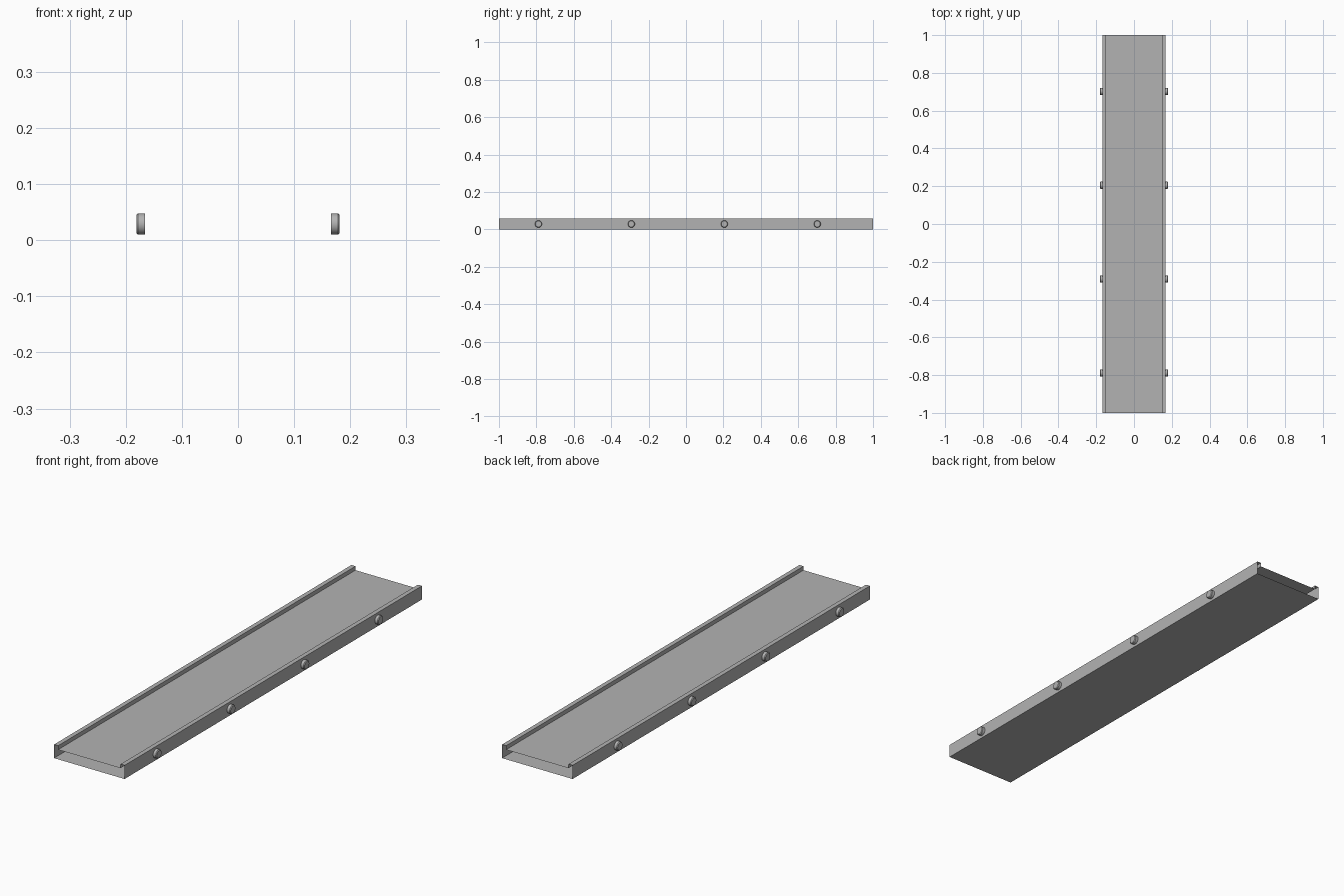
import bpy, bmesh, math
from mathutils import Matrix

cube = bpy.data.objects.get("Cube")
if cube:
    bpy.data.objects.remove(cube)

HALF_W, LIP, TOP, DECK = 0.166, 0.147, 0.058, 0.041

grey = bpy.data.materials.new("metal_grey")
grey.use_nodes = True
colour = (0.45, 0.45, 0.45, 1)
grey.diffuse_color = colour
grey.node_tree.nodes["Principled BSDF"].inputs["Base Color"].default_value = colour


def add_object(name, bm):
    mesh = bpy.data.meshes.new(name)
    bm.to_mesh(mesh)
    bm.free()
    mesh.materials.append(grey)
    obj = bpy.data.objects.new(name, mesh)
    bpy.context.collection.objects.link(obj)
    return obj


# Folded thin sheet: floor, walls, rolled-in lips and raised deck, open at both ends
half = [(HALF_W, 0), (HALF_W, TOP), (LIP, TOP), (LIP, DECK)]
profile = half + [(-x, z) for x, z in reversed(half)]
bm = bmesh.new()
front, back = [[bm.verts.new((x, y, z)) for x, z in profile] for y in (-1, 1)]
for i in range(len(profile)):
    j = (i + 1) % len(profile)
    bm.faces.new((front[i], front[j], back[j], back[i]))
bmesh.ops.recalc_face_normals(bm, faces=bm.faces)
add_object("folded_tray", bm)


# Round studs with a chamfered outer rim, four along each wall
def add_stud(name, side, y):
    bm = bmesh.new()
    rings = [(0.0, 0.019), (0.012, 0.019), (0.015, 0.016)]
    loops = []
    for out, radius in rings:
        place = Matrix.Translation((side * (HALF_W + out), y, 0.029)) @ Matrix.Rotation(math.pi / 2, 4, "Y")
        loops.append(bmesh.ops.create_circle(bm, segments=16, radius=radius, matrix=place)["verts"])
    for a, b in zip(loops, loops[1:]):
        for i in range(len(a)):
            j = (i + 1) % len(a)
            bm.faces.new((a[i], a[j], b[j], b[i]))
    bm.faces.new(loops[-1])
    bm.faces.new(loops[0])
    bmesh.ops.recalc_face_normals(bm, faces=bm.faces)
    obj = add_object(name, bm)
    bpy.ops.object.select_all(action="DESELECT")
    obj.select_set(True)
    bpy.context.view_layer.objects.active = obj
    bpy.ops.object.shade_smooth_by_angle(angle=math.radians(30))


for side, label in ((1, "left"), (-1, "right")):
    for k in range(4):
        add_stud(f"{label}_stud_{k + 1}", side, -0.789 + 0.497 * k)
